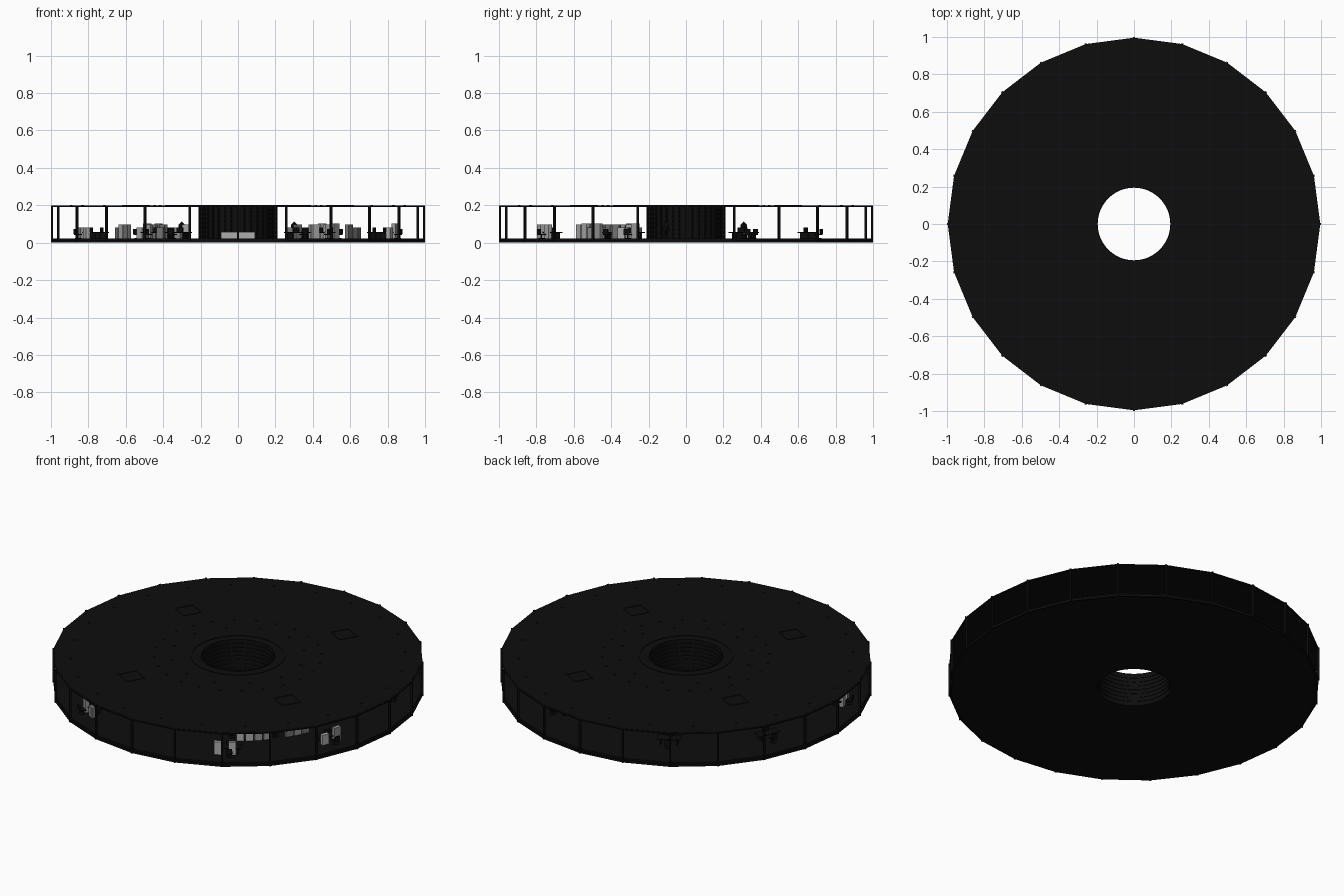
import bpy, bmesh, math, random
from mathutils import Matrix, Vector

if "Cube" in bpy.data.objects:
    bpy.data.objects.remove(bpy.data.objects["Cube"])
random.seed(4)

def mat(name, c):
    m = bpy.data.materials.new(name)
    m.diffuse_color = (c, c, c, 1)
    m.use_nodes = True
    m.node_tree.nodes["Principled BSDF"].inputs["Base Color"].default_value = m.diffuse_color
    return m
BLACK = mat("black_paint", 0.004)
GREYS = [mat("grey_%d" % i, v) for i, v in enumerate((0.18, 0.3, 0.42))]

def finish(name, bm, m, smooth=False):
    me = bpy.data.meshes.new(name)
    bm.to_mesh(me)
    bm.free()
    ob = bpy.data.objects.new(name, me)
    bpy.context.collection.objects.link(ob)
    me.materials.append(m)
    if smooth:
        bpy.context.view_layer.objects.active = ob
        ob.select_set(True)
        bpy.ops.object.shade_smooth_by_angle(angle=math.radians(35))
        ob.select_set(False)
    return ob

def box(bm, size, loc, frame=Matrix()):
    mtx = frame @ Matrix.Translation(loc) @ Matrix.Diagonal((*size, 1))
    bmesh.ops.create_cube(bm, size=1, matrix=mtx)

def cyl(bm, r, h, loc, frame=Matrix(), n=10):
    bmesh.ops.create_cone(bm, cap_ends=True, segments=n, radius1=r, radius2=r, depth=h,
                          matrix=frame @ Matrix.Translation(loc))

def polar(r, deg, turn=0):
    a = math.radians(deg)
    return (Matrix.Translation((r * math.cos(a), r * math.sin(a), 0))
            @ Matrix.Rotation(a + math.radians(turn), 4, 'Z'))

def ring(bm, r_in, r_out, z0, z1, n_in=96, n_out=96):
    """Flat ring with an independent number of inner and outer sides (n_in a multiple of n_out)."""
    k = n_in // n_out
    def loop(r, n, z):
        return [bm.verts.new((r * math.cos(2 * math.pi * i / n), r * math.sin(2 * math.pi * i / n), z))
                for i in range(n)]
    i0, i1, o0, o1 = loop(r_in, n_in, z0), loop(r_in, n_in, z1), loop(r_out, n_out, z0), loop(r_out, n_out, z1)
    for j in range(n_out):
        jn = (j + 1) % n_out
        inner = [(j * k + t) % n_in for t in range(k + 1)]
        bm.faces.new([o1[j], o1[jn]] + [i1[t] for t in reversed(inner)])
        bm.faces.new([o0[jn], o0[j]] + [i0[t] for t in inner])
        bm.faces.new([o0[j], o0[jn], o1[jn], o1[j]])
    for t in range(n_in):
        u = (t + 1) % n_in
        bm.faces.new([i0[u], i0[t], i1[t], i1[u]])

# floor and roof slabs: 24-sided outside, round hole inside
for name, z0, z1 in (("floor_slab", 0.005, 0.022), ("roof_slab", 0.190, 0.199)):
    bm = bmesh.new()
    ring(bm, 0.197, 0.988, z0, z1, 96, 24)
    finish(name, bm, BLACK)

# posts at every corner of the facade
bm = bmesh.new()
for i in range(24):
    box(bm, (0.012, 0.010, 0.2), (0, 0, 0.1), polar(0.994, i * 15))
finish("facade_posts", bm, BLACK)

# slim rails above and below the open facade
bm = bmesh.new()
for z0, z1 in ((0.0, 0.012), (0.192, 0.198)):
    ring(bm, 0.985, 0.996, z0, z1, 24, 24)
finish("facade_rails", bm, BLACK)

# round core wall with ribs and collars
bm = bmesh.new()
ring(bm, 0.197, 0.204, 0.005, 0.199)
for i in range(7):
    z = 0.03 + i * 0.024
    ring(bm, 0.194, 0.209, z, z + 0.006)
finish("core_wall", bm, BLACK, True)
bm = bmesh.new()
for i in range(36):
    box(bm, (0.008, 0.006, 0.17), (0, 0, 0.105), polar(0.208, i * 10))
finish("core_ribs", bm, BLACK)
bm = bmesh.new()
ring(bm, 0.245, 0.255, 0.198, 0.202)
ring(bm, 0.196, 0.204, 0.198, 0.202)
finish("roof_collars", bm, BLACK, True)

# roof hatches and small round vents
bm = bmesh.new()
for a in (60, 150, 240, 330):
    f = polar(0.63, a)
    for s in (-1, 1):
        box(bm, (0.006, 0.11, 0.004), (s * 0.052, 0, 0.2), f)
        box(bm, (0.11, 0.006, 0.004), (0, s * 0.052, 0.2), f)
finish("roof_hatches", bm, BLACK)
bm = bmesh.new()
for r, n in ((0.36, 12), (0.45, 24), (0.9, 24)):
    for i in range(n):
        cyl(bm, 0.007, 0.004, (0, 0, 0.2), polar(r, (i + 0.5) * 360 / n))
finish("roof_vents", bm, BLACK)

# work desks with chairs
def workstation(bm, f):
    box(bm, (0.13, 0.06, 0.004), (0, 0, 0.054), f)
    for sx in (-1, 1):
        box(bm, (0.006, 0.05, 0.032), (sx * 0.045, 0, 0.037), f)
    box(bm, (0.04, 0.004, 0.022), (0, 0.015, 0.069), f)
    cyl(bm, 0.018, 0.003, (0, -0.06, 0.024), f)
    cyl(bm, 0.003, 0.02, (0, -0.06, 0.032), f)
    box(bm, (0.034, 0.034, 0.006), (0, -0.06, 0.043), f)
    box(bm, (0.032, 0.005, 0.028), (0, -0.078, 0.06), f)

spots = [(0.85, 200), (0.85, 340), (0.62, 218), (0.62, 322), (0.85, 238), (0.85, 302),
         (0.6, 238), (0.6, 302), (0.74, 62), (0.74, 118), (0.5, 40), (0.5, 140), (0.8, 22), (0.8, 158)]
bm = bmesh.new()
for r, a in spots:
    workstation(bm, polar(r, a, 90))
finish("desks_and_chairs", bm, BLACK)

# grey cabinets of varied height in the front half
bms = [bmesh.new() for _ in GREYS]
for side in (-1, 1):
    for r, angles in ((0.88, (18, 23, 57, 62)), (0.7, (24, 28, 32, 42, 46, 50, 54)),
                      (0.52, (30, 35, 40, 52, 58))):
        for d in angles:
            h = random.choice((0.06, 0.075, 0.082))
            box(random.choice(bms), (0.022, 0.042, h), (0, 0, 0.022 + h / 2),
                polar(r, 270 + side * (90 - d)))
# reception counter before the core
box(bms[2], (0.18, 0.03, 0.034), (0, -0.28, 0.039))
for i, b in enumerate(bms):
    finish("cabinets_%d" % i, b, GREYS[i])

# plants flanking the core
bm = bmesh.new()
for a in (75, 105, 200, 340):
    f = polar(0.32, a)
    cyl(bm, 0.012, 0.025, (0, 0, 0.034), f)
    bmesh.ops.create_icosphere(bm, subdivisions=1, radius=0.026,
                               matrix=f @ Matrix.Translation((0, 0, 0.08)) @ Matrix.Diagonal((0.8, 0.8, 1.3, 1)))
finish("potted_plants", bm, BLACK)
